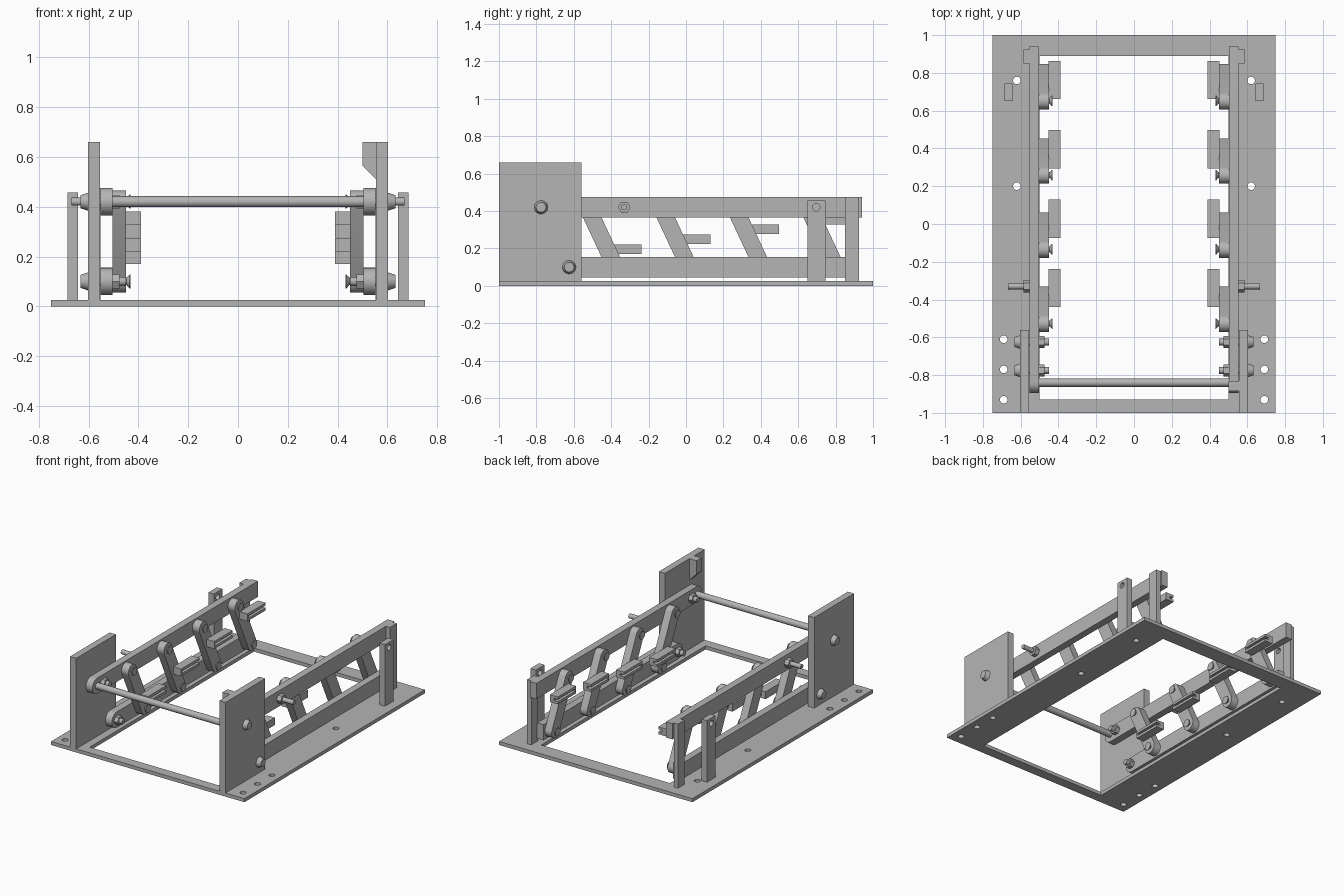
import bpy
import bmesh
from math import pi, cos, sin, atan2

cube = bpy.data.objects.get("Cube")
if cube:
    bpy.data.objects.remove(cube, do_unlink=True)

GREY = (0.46, 0.46, 0.46, 1)
grey = bpy.data.materials.new("plain_grey")
grey.use_nodes = True
grey.diffuse_color = GREY
grey.node_tree.nodes["Principled BSDF"].inputs["Base Color"].default_value = GREY


def finish(name, bm, smooth=False):
    bmesh.ops.recalc_face_normals(bm, faces=bm.faces)
    mesh = bpy.data.meshes.new(name)
    bm.to_mesh(mesh)
    bm.free()
    mesh.materials.append(grey)
    ob = bpy.data.objects.new(name, mesh)
    bpy.context.collection.objects.link(ob)
    if smooth:
        bpy.ops.object.select_all(action="DESELECT")
        ob.select_set(True)
        bpy.context.view_layer.objects.active = ob
        bpy.ops.object.shade_smooth_by_angle(angle=pi / 6)
    return ob


def prism(name, outline, a, b, axis="x", smooth=False):
    """Extrude a 2D outline from a to b: (y, z) along x, or (x, z) along y."""
    def place(p, t):
        return (t, p[0], p[1]) if axis == "x" else (p[0], t, p[1])
    bm = bmesh.new()
    low = [bm.verts.new(place(p, a)) for p in outline]
    high = [bm.verts.new(place(p, b)) for p in outline]
    bm.faces.new(low)
    bm.faces.new(high)
    n = len(outline)
    for i in range(n):
        j = (i + 1) % n
        bm.faces.new((low[i], low[j], high[j], high[i]))
    return finish(name, bm, smooth)


def box(name, x0, x1, y0, y1, z0, z1):
    return prism(name, [(y0, z0), (y1, z0), (y1, z1), (y0, z1)], x0, x1)


def arc(y, z, r, start, steps=16):
    """Half circle of points around (y, z)."""
    return [(y + r * cos(start + pi * i / steps), z + r * sin(start + pi * i / steps))
            for i in range(steps + 1)]


def turned(name, y, z, stations, sides=32):
    """Round or hexagonal part along x, from (x, radius) stations."""
    bm = bmesh.new()
    rings = [[bm.verts.new((x, y + r * cos(2 * pi * i / sides), z + r * sin(2 * pi * i / sides)))
              for i in range(sides)] for x, r in stations]
    for ra, rb in zip(rings, rings[1:]):
        for i in range(sides):
            j = (i + 1) % sides
            bm.faces.new((ra[i], ra[j], rb[j], rb[i]))
    bm.faces.new(rings[0])
    bm.faces.new(rings[-1])
    return finish(name, bm, sides > 6)


def cut(ob, cutters):
    """Subtract the cutters and remove them."""
    bpy.context.view_layer.objects.active = ob
    for c in cutters:
        c.hide_render = True
        mod = ob.modifiers.new("cut", "BOOLEAN")
        mod.operation = "DIFFERENCE"
        mod.solver = "EXACT"
        mod.object = c
        bpy.ops.object.modifier_apply(modifier=mod.name)
        bpy.data.objects.remove(c, do_unlink=True)


# Base frame with its opening and mounting holes
base = box("base_frame", -0.75, 0.75, -1, 1, 0, 0.025)
cutters = [box("opening", -0.5, 0.5, -0.93, 0.89, -0.1, 0.1)]
for s in (-1, 1):
    for x, y in ((0.69, -0.61), (0.69, -0.77), (0.69, -0.93), (0.62, 0.2), (0.62, 0.76)):
        bm = bmesh.new()
        bmesh.ops.create_cone(bm, cap_ends=True, segments=24, radius1=0.02, radius2=0.02, depth=0.2)
        bmesh.ops.translate(bm, vec=(s * x, y, 0), verts=bm.verts)
        cutters.append(finish("hole", bm))
cut(base, cutters)

UPPER, LOWER, HALF = 0.42, 0.10, 0.055

# Cross rod joining the two upper rails
turned("cross_rod", -0.84, UPPER, [(-0.505, 0.022), (0.505, 0.022)])

for s, side in ((1, "left"), (-1, "right")):
    # Tall side plate and posts
    box(side + "_side_plate", s * 0.555, s * 0.603, -1, -0.56, 0.025, 0.66)
    box(side + "_end_post", s * 0.553, s * 0.585, 0.85, 0.925, 0.025, 0.475)
    post = box(side + "_outer_post", s * 0.643, s * 0.685, 0.65, 0.745, 0.025, 0.457)
    cut(post, [turned("hole", 0.696, UPPER, [(0.6 * s, 0.02), (0.72 * s, 0.02)], 24)])

    # Rails, rounded at the front end
    for label, y0, y1, z in (("upper", -0.84, 0.94, UPPER), ("lower", -0.625, 0.86, LOWER)):
        outline = arc(y0, z, HALF, pi / 2) + [(y1, z - HALF), (y1, z + HALF)]
        prism(f"{side}_{label}_rail", outline, s * 0.503, s * 0.553, smooth=True)

    # Bolts through plate and rails
    for label, y, z in (("upper", -0.775, UPPER), ("lower", -0.625, LOWER)):
        turned(f"{side}_{label}_bolt", y, z,
               [(s * 0.633, 0.026), (s * 0.618, 0.031), (s * 0.603, 0.036),
                (s * 0.602, 0.018), (s * 0.45, 0.018)])
        turned(f"{side}_{label}_nut", y, z, [(s * 0.504, 0.032), (s * 0.475, 0.032)], 6)

    # Outward stud with nut
    turned(side + "_stud", -0.33, UPPER, [(s * 0.55, 0.016), (s * 0.668, 0.016)])
    turned(side + "_stud_nut", -0.33, UPPER, [(s * 0.552, 0.033), (s * 0.585, 0.033)], 6)

    # Slanted links with pivot screws and stepped grooved pads
    for i in range(4):
        top = -0.527 + 0.393 * i
        bottom = top + 0.15
        lean = atan2(UPPER - LOWER, top - bottom)
        outline = arc(top, UPPER, 0.045, lean - pi / 2) + arc(bottom, LOWER, 0.045, lean + pi / 2)
        prism(f"{side}_link_{i + 1}", outline, s * 0.45, s * 0.504, smooth=True)
        for label, y, z in (("top", top, UPPER), ("bottom", bottom, LOWER)):
            turned(f"{side}_{label}_pivot_{i + 1}", y, z,
                   [(s * 0.46, 0.015), (s * 0.447, 0.015), (s * 0.435, 0.028), (s * 0.432, 0.028)])
        y0 = -0.44 + 0.367 * i
        z0 = 0.17 + 0.053 * i
        pad = box(f"{side}_pad_{i + 1}", s * 0.39, s * 0.452, y0, y0 + 0.203, z0, z0 + 0.052)
        cut(pad, [box("groove", s * 0.38, s * 0.42, y0 + 0.01, y0 + 0.25, z0 + 0.018, z0 + 0.034)])

# Wedge catch inside the left plate
prism("wedge_catch", [(0.5, 0.66), (0.555, 0.66), (0.555, 0.51), (0.5, 0.565)], -0.885, -0.83, "y")
